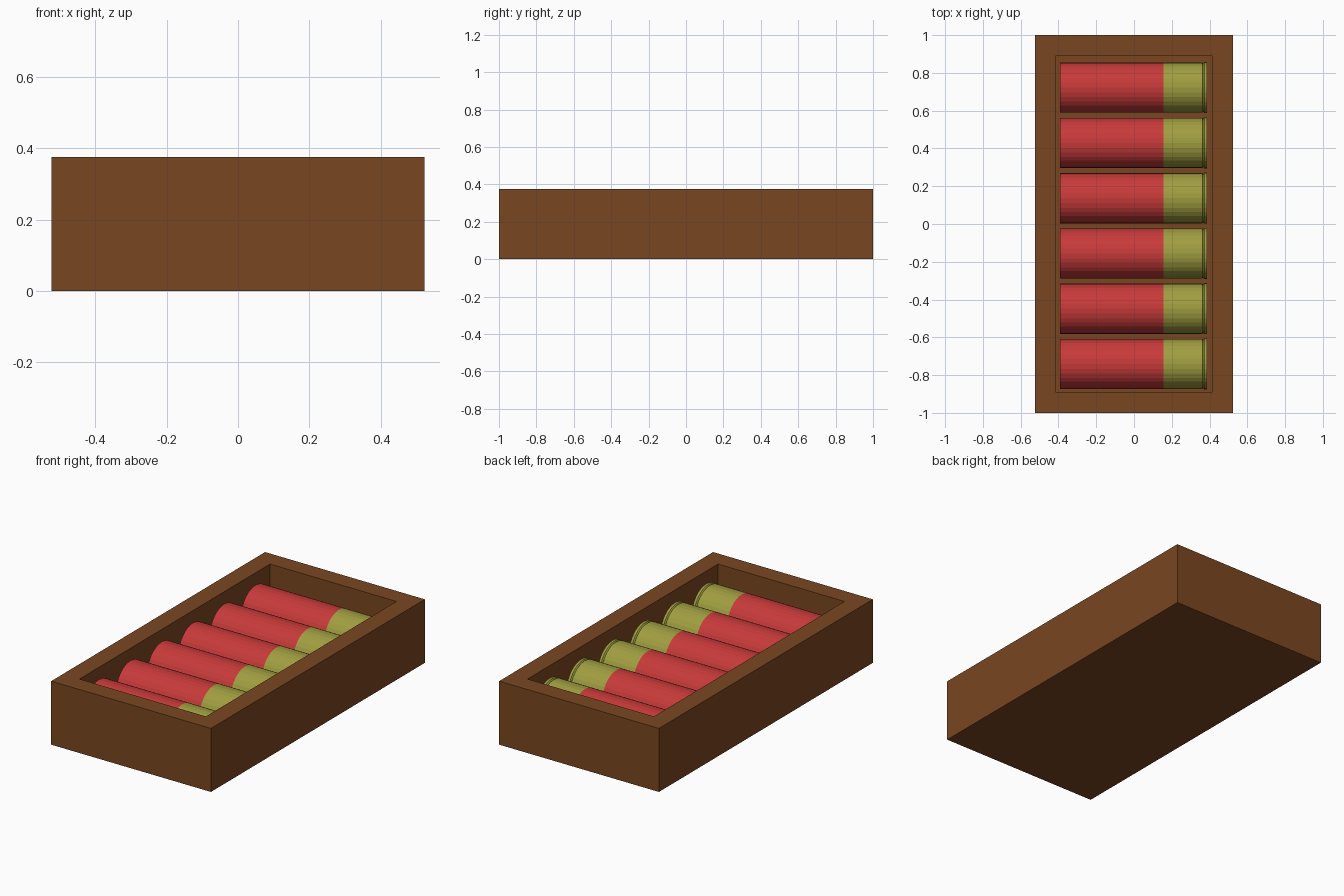
import bpy, bmesh, math

if "Cube" in bpy.data.objects:
    bpy.data.objects.remove(bpy.data.objects["Cube"])

def srgb(r, g, b):
    f = lambda c: (c / 255 / 12.92) if c < 11 else ((c / 255 + 0.055) / 1.055) ** 2.4
    return (f(r), f(g), f(b), 1.0)

def material(name, rgb):
    m = bpy.data.materials.new(name)
    m.diffuse_color = srgb(*rgb)
    m.use_nodes = True
    m.node_tree.nodes["Principled BSDF"].inputs["Base Color"].default_value = m.diffuse_color
    return m

wood = material("brown_wood", (122, 70, 33))
red = material("red_plastic", (200, 58, 58))
brass = material("dull_brass", (160, 158, 64))

def make_object(name, bm, mats):
    bmesh.ops.recalc_face_normals(bm, faces=bm.faces[:])
    me = bpy.data.meshes.new(name)
    bm.to_mesh(me)
    bm.free()
    for m in mats:
        me.materials.append(m)
    ob = bpy.data.objects.new(name, me)
    bpy.context.collection.objects.link(ob)
    return ob

# Open tray: stacked rectangular rings, outside up, over the rim and down inside
HX, HY, TOP, FLOOR = 0.523, 1.0, 0.376, 0.052
IX, IY = 0.414, 0.891
bm = bmesh.new()
rings = []
for x, y, z in ((HX, HY, 0), (HX, HY, TOP), (IX, IY, TOP), (IX, IY, FLOOR)):
    rings.append([bm.verts.new((sx * x, sy * y, z))
                  for sx, sy in ((-1, -1), (1, -1), (1, 1), (-1, 1))])
for a, b in zip(rings, rings[1:]):
    for i in range(4):
        j = (i + 1) % 4
        bm.faces.new((a[i], a[j], b[j], b[i]))
bm.faces.new(rings[0])
bm.faces.new(rings[-1])
make_object("wooden_tray", bm, [wood])

# Cartridges: turned profile (x, radius) lying along x, brass end with a rim
SEAM, SIDES, R = 0.155, 32, 0.133
PROFILE = ((-0.391, R), (SEAM, R), (0.362, R), (0.366, R - 0.006),
           (0.372, R + 0.002), (0.387, R + 0.002))

def cartridge(name, y, z):
    bm = bmesh.new()
    loops = []
    for x, r in PROFILE:
        loops.append([bm.verts.new((x, y + r * math.cos(t), z + r * math.sin(t)))
                      for t in (2 * math.pi * k / SIDES for k in range(SIDES))])
    for a, b in zip(loops, loops[1:]):
        for i in range(SIDES):
            j = (i + 1) % SIDES
            bm.faces.new((a[i], a[j], b[j], b[i]))
    bm.faces.new(loops[0])
    bm.faces.new(loops[-1])
    for f in bm.faces:
        f.material_index = int(f.calc_center_median().x > SEAM)
    make_object(name, bm, [red, brass])

for n in range(6):
    cartridge(f"cartridge_{n + 1}", 0.722 - 0.2926 * n, 0.189)
